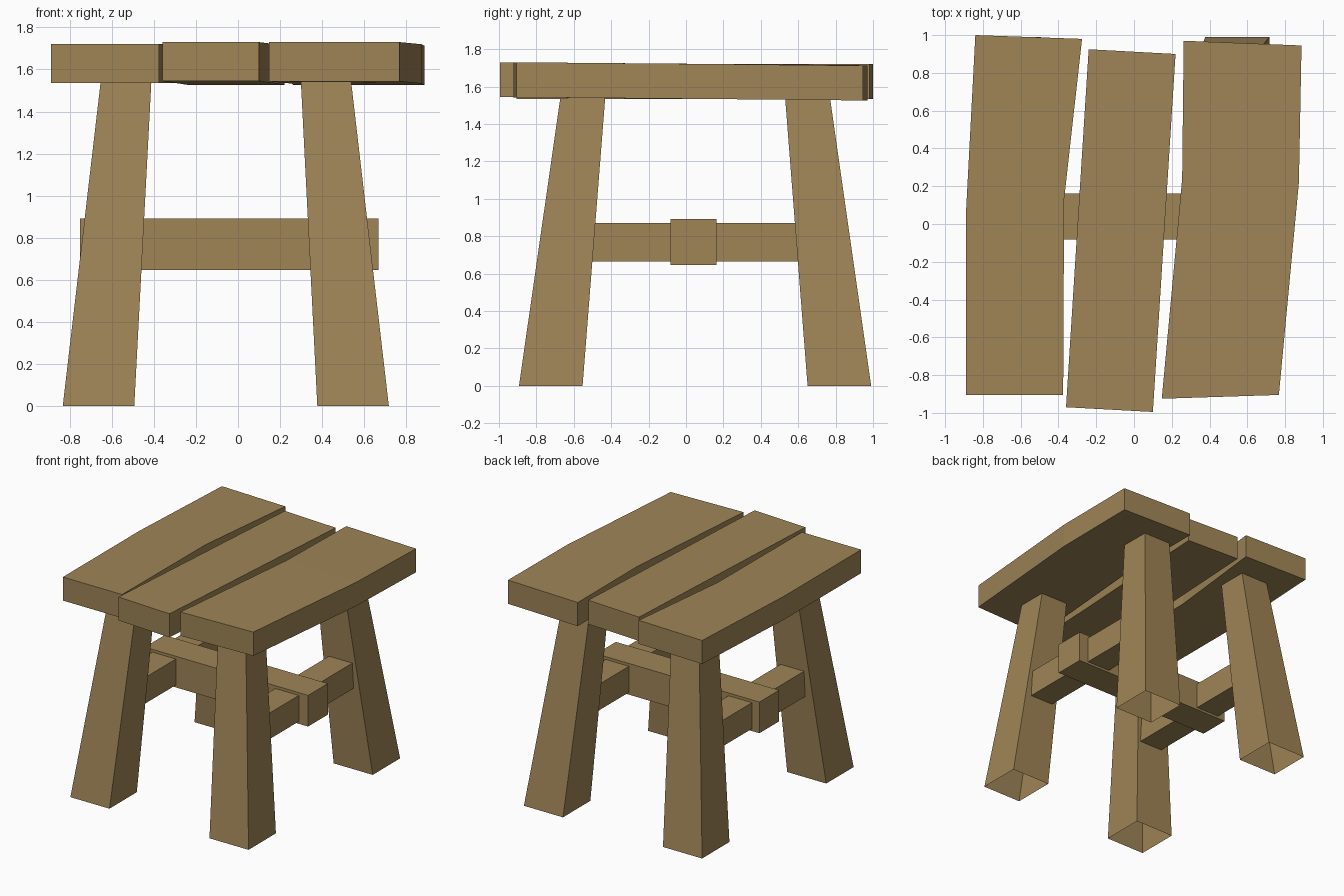
import bpy
import bmesh

if "Cube" in bpy.data.objects:
    bpy.data.objects.remove(bpy.data.objects["Cube"])

wood = bpy.data.materials.new("warm brown wood")
wood.diffuse_color = (0.345, 0.233, 0.094, 1)
wood.use_nodes = True
wood.node_tree.nodes["Principled BSDF"].inputs["Base Color"].default_value = wood.diffuse_color


def loft(name, rings, cap_start=True):
    """Join four-cornered rings into a flat-faced beam."""
    bm = bmesh.new()
    loops = [[bm.verts.new(p) for p in ring] for ring in rings]
    for a, b in zip(loops, loops[1:]):
        for i in range(4):
            j = (i + 1) % 4
            bm.faces.new((a[i], a[j], b[j], b[i]))
    bm.faces.new(loops[-1])
    start = bm.faces.new(loops[0][::-1])
    bmesh.ops.recalc_face_normals(bm, faces=bm.faces[:])
    if not cap_start:
        bmesh.ops.delete(bm, geom=[start], context='FACES_ONLY')
    mesh = bpy.data.meshes.new(name)
    bm.to_mesh(mesh)
    bm.free()
    mesh.materials.append(wood)
    obj = bpy.data.objects.new(name, mesh)
    bpy.context.collection.objects.link(obj)
    return obj


def rect(x0, x1, y0, y1, z):
    return [(x0, y0, z), (x1, y0, z), (x1, y1, z), (x0, y1, z)]


def plank(name, sections):
    """Each section: left x, left y, right x, right y, bottom z, top z."""
    loft(name, [[(xl, yl, b), (xr, yr, b), (xr, yr, t), (xl, yl, t)]
                for xl, yl, xr, yr, b, t in sections])


# Seat planks, slightly crooked and tilted
plank("left_seat_plank", [
    (-0.89, -0.905, -0.375, -0.905, 1.535, 1.72),
    (-0.89, 0.05, -0.37, 0.13, 1.535, 1.72),
    (-0.84, 1.0, -0.275, 0.98, 1.535, 1.72)])
plank("middle_seat_plank", [
    (-0.36, -0.97, 0.10, -0.995, 1.545, 1.73),
    (-0.24, 0.925, 0.22, 0.90, 1.527, 1.715)])
plank("right_seat_plank", [
    (0.147, -0.925, 0.767, -0.905, 1.543, 1.73),
    (0.255, 0.24, 0.873, 0.22, 1.533, 1.72),
    (0.263, 0.97, 0.887, 0.945, 1.526, 1.712)])

# Splayed tapering legs, open underneath
leg_x = {"left": ((-0.833, -0.493), (-0.653, -0.412)),
         "right": ((0.377, 0.717), (0.299, 0.538))}
leg_y = {"front": ((-0.893, -0.553), (-0.672, -0.432)),
         "back": ((0.65, 0.99), (0.53, 0.77))}
for side, (xb, xt) in leg_x.items():
    for end, (yb, yt) in leg_y.items():
        loft(f"{end}_{side}_leg", [rect(*xb, *yb, 0), rect(*xt, *yt, 1.54)],
             cap_start=False)

# Side rails joining front and back legs, and the crossbar between them
for side, x in (("left", -0.585), ("right", 0.485)):
    loft(f"{side}_side_rail", [rect(x - 0.102, x + 0.102, -0.62, 0.72, z)
                               for z in (0.665, 0.87)])
loft("crossbar", [rect(-0.752, 0.668, -0.083, 0.162, z) for z in (0.647, 0.892)])
